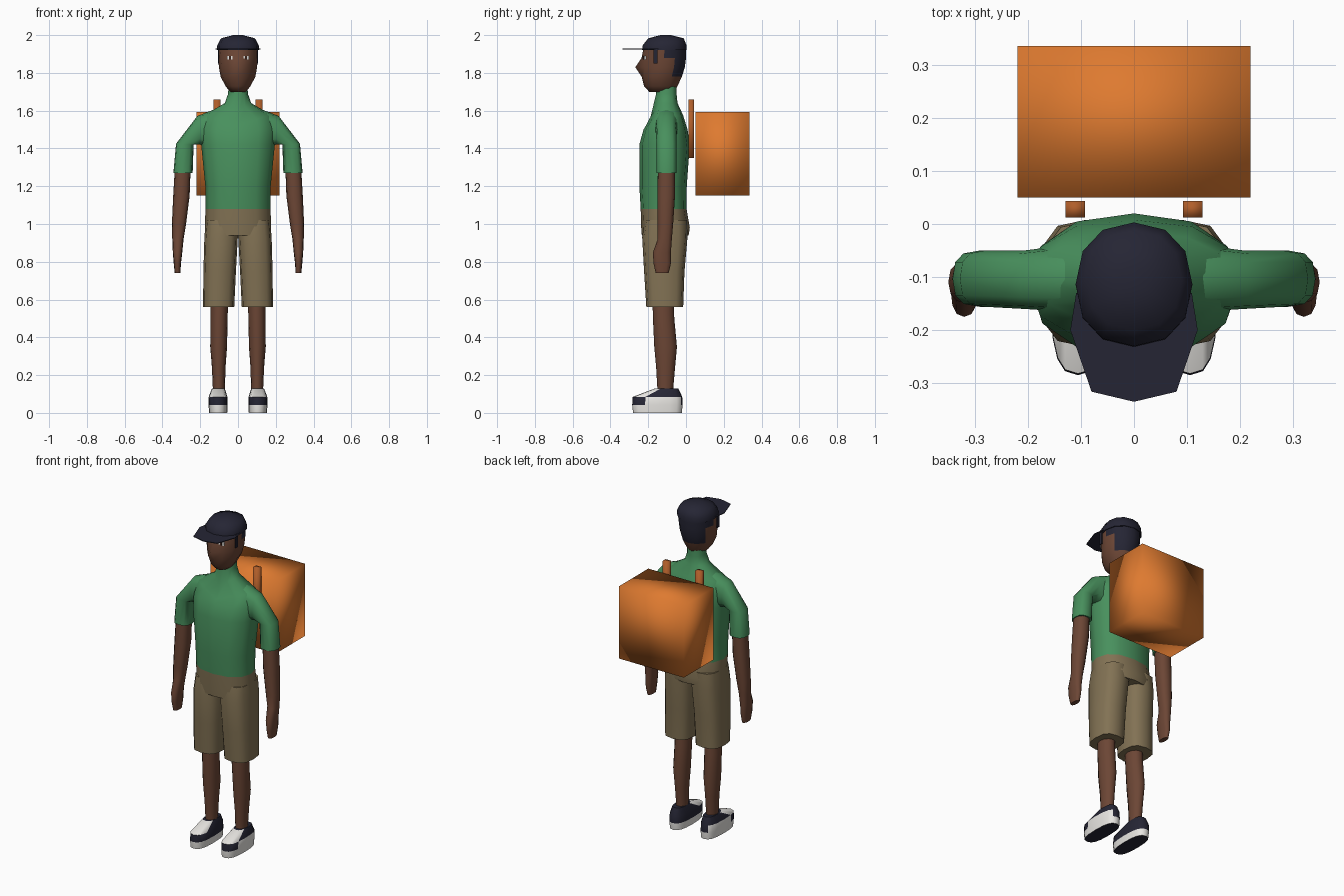
import bpy, bmesh, math
from mathutils import Vector

if "Cube" in bpy.data.objects:
    bpy.data.objects.remove(bpy.data.objects["Cube"])


def material(name, r, g, b):
    m = bpy.data.materials.new(name)
    lin = [((c / 255 + 0.055) / 1.055) ** 2.4 if c > 10 else c / 255 / 12.92 for c in (r, g, b)]
    m.diffuse_color = (*lin, 1)
    m.use_nodes = True
    m.node_tree.nodes["Principled BSDF"].inputs["Base Color"].default_value = m.diffuse_color
    return m


SKIN = material("brown skin", 108, 70, 53)
GREEN = material("green shirt", 72, 144, 93)
KHAKI = material("khaki cloth", 130, 114, 84)
NAVY = material("dark navy", 37, 37, 52)
ORANGE = material("orange canvas", 222, 122, 48)
STRAP = material("strap orange", 176, 94, 42)
WHITE = material("white", 232, 230, 226)
PUPIL = material("dark brown eye", 60, 35, 28)


def finish(name, bm, mats, rule=None, angle=70, mirror=False):
    """Turn a bmesh into a shaded object; rule(face) picks its material slot."""
    bmesh.ops.recalc_face_normals(bm, faces=bm.faces)
    bm.normal_update()
    for f in bm.faces:
        f.smooth = True
        if rule:
            f.material_index = rule(f)
    me = bpy.data.meshes.new(name)
    bm.to_mesh(me)
    bm.free()
    for m in mats:
        me.materials.append(m)
    me.set_sharp_from_angle(angle=math.radians(angle))
    ob = bpy.data.objects.new(name, me)
    bpy.context.collection.objects.link(ob)
    if mirror:
        ob.modifiers.new("mirror", 'MIRROR')
    return ob


def loft(rings, n=12, p=1.0, tweak=None):
    """Skin rounded rings (x0, z0, x1, z1, y front, y back) and cap both ends."""
    bm = bmesh.new()
    loops = []
    for i, (x0, z0, x1, z1, yf, yb) in enumerate(rings):
        loop = []
        for k in range(n):
            a = 2 * math.pi * k / n
            c, s = math.cos(a), math.sin(a)
            c = math.copysign(abs(c) ** p, c) if abs(c) > 1e-6 else 0
            s = math.copysign(abs(s) ** p, s) if abs(s) > 1e-6 else 0
            co = Vector(((x0 + x1) / 2 + (x1 - x0) / 2 * c,
                         (yf + yb) / 2 + (yb - yf) / 2 * s,
                         (z0 + z1) / 2 + (z1 - z0) / 2 * c))
            if tweak:
                tweak(i, k, co)
            loop.append(bm.verts.new(co))
        loops.append(loop)
    for a, b in zip(loops, loops[1:]):
        for k in range(n):
            j = (k + 1) % n
            bm.faces.new((a[k], a[j], b[j], b[k]))
    bm.faces.new(loops[0])
    bm.faces.new(loops[-1])
    return bm


def level(rows):
    """Centred horizontal rings from (z, half width, y front, y back)."""
    return [(-h, z, h, z, yf, yb) for z, h, yf, yb in rows]


def side(rows):
    """Horizontal rings off centre from (z, x inner, x outer, y front, y back)."""
    return [(a, z, b, z, yf, yb) for z, a, b, yf, yb in rows]


def box(lo, hi):
    bm = bmesh.new()
    bmesh.ops.create_cube(bm, size=1)
    for v in bm.verts:
        v.co = Vector([(l + h) / 2 + c * (h - l) for l, h, c in zip(lo, hi, v.co)])
    return bm


# Shirt body with V neckline, continuing into the neck
def neckline(i, k, co):
    if k == 9 and i in (4, 5):
        co.z -= 0.05 if i == 4 else 0.075
        co.y -= 0.02
    if k in (8, 10) and i in (4, 5):
        co.z -= 0.02


torso = loft(level([(1.08, .172, -.24, .003), (1.2, .173, -.247, .004), (1.42, .195, -.247, .02),
                    (1.5, .2, -.225, .008), (1.575, .18, -.19, -.015), (1.64, .07, -.168, -.045),
                    (1.69, .052, -.158, -.05), (1.77, .05, -.155, -.05)]), 12, .85, neckline)
torso.faces.ensure_lookup_table()
neck = {f.index for f in torso.faces if 60 <= f.index < 84}
finish("shirt_and_neck", torso, [GREEN, SKIN], lambda f: int(f.index in neck))

# Sleeves bend from the shoulder down to the cuff
finish("sleeve", loft([(.13, 1.40, .13, 1.605, -.165, -.04), (.2, 1.42, .215, 1.572, -.16, -.05),
                       (.235, 1.42, .328, 1.425, -.156, -.05), (.24, 1.27, .342, 1.27, -.156, -.05)],
                      12, .75), [GREEN], mirror=True)

# Bare arms and hands
finish("arm", loft(side([(1.32, .25, .333, -.148, -.058), (1.15, .256, .343, -.152, -.058),
                         (1.0, .275, .35, -.15, -.068), (.92, .288, .348, -.15, -.075),
                         (.85, .295, .345, -.175, -.08), (.79, .302, .34, -.172, -.08),
                         (.74, .305, .335, -.16, -.092)]), 12, .85), [SKIN], mirror=True)

# Shorts: pelvis and two legs
finish("shorts_hips", loft(level([(.94, .176, -.234, .014), (.98, .176, -.237, .02),
                                  (1.08, .172, -.24, .003)]), 12, .85), [KHAKI])
finish("shorts_leg", loft(side([(.56, .02, .185, -.21, -.015), (.75, .011, .183, -.222, -.008),
                                (.93, .001, .178, -.232, .008), (1.02, .0, .17, -.22, .005)]),
                          12, .7), [KHAKI], mirror=True)

# Bare lower legs
finish("lower_leg", loft(side([(.62, .052, .145, -.178, -.065), (.5, .055, .146, -.175, -.062),
                               (.35, .058, .147, -.168, -.048), (.24, .066, .138, -.158, -.058),
                               (.1, .07, .132, -.15, -.07)])), [SKIN], mirror=True)


# Shoes: white sole and outer side, navy toe band, inner side, collar and underside
def shoe_colour(f):
    c = f.calc_center_median()
    if f.normal.z < -.9:
        return 1
    if c.z < .03:
        return 0
    if c.z < .08:
        return int(c.y < -.2 or c.x < .1 or c.y > -.035)
    return int(c.y > -.16)


finish("shoe", loft(side([(0, .057, .153, -.28, -.022), (.042, .055, .156, -.285, -.018),
                          (.085, .056, .155, -.282, -.02), (.128, .07, .138, -.168, -.04)]), 16, .75),
       [WHITE, NAVY], shoe_colour, angle=50, mirror=True)


# Head with pointed nose and dark hair at the back
def nose(i, k, co):
    if k == 9 and i == 3:
        co.y = -.268


finish("head", loft(level([(1.70, .042, -.195, -.06), (1.73, .066, -.222, -.045), (1.78, .092, -.235, -.022),
                           (1.83, .101, -.235, -.006), (1.88, .105, -.235, 0), (1.93, .106, -.225, 0)]),
                    12, 1, nose), [SKIN, NAVY],
       lambda f: int(f.calc_center_median().z > 1.78 and f.calc_center_median().y > -.09))

# Sideburns, eye whites and pupils as thin plates
finish("sideburn", box((.1, -.172, 1.85), (.106, -.152, 1.93)), [NAVY], mirror=True)
for name, w, h, y, mat in (("eye_white", .015, .010, -.225, WHITE), ("pupil", .005, .009, -.2275, PUPIL)):
    eye = box((.043 - w, y, 1.88 - h), (.043 + w, y + .008, 1.88 + h))
    for v in eye.verts:
        v.co.y += (v.co.x - .043) * .33
    finish(name, eye, [mat], mirror=True)

# Cap crown
finish("cap_crown", loft(level([(1.92, .11, -.232, .003), (1.945, .11, -.23, .003),
                                (1.983, .09, -.2, -.012), (2.0, .025, -.135, -.08)]), 12, .9),
       [NAVY])

# Flat cap brim, slightly widened at the temples
brim = bmesh.new()
half = [(.109, -.13), (.12, -.2), (.08, -.316)]
outline = half + [(0, -.335)] + [(-x, y) for x, y in reversed(half)]
face = brim.faces.new([brim.verts.new((x, y, 1.925)) for x, y in outline])
top = bmesh.ops.extrude_face_region(brim, geom=[face])["geom"]
for v in top:
    if isinstance(v, bmesh.types.BMVert):
        v.co.z += .004
finish("cap_brim", brim, [NAVY])

# Backpack and its two straps
finish("backpack", box((-.22, .05, 1.152), (.22, .335, 1.592)), [ORANGE], angle=180)
finish("strap", box((.092, .012, 1.35), (.129, .043, 1.66)), [STRAP], angle=180, mirror=True)
